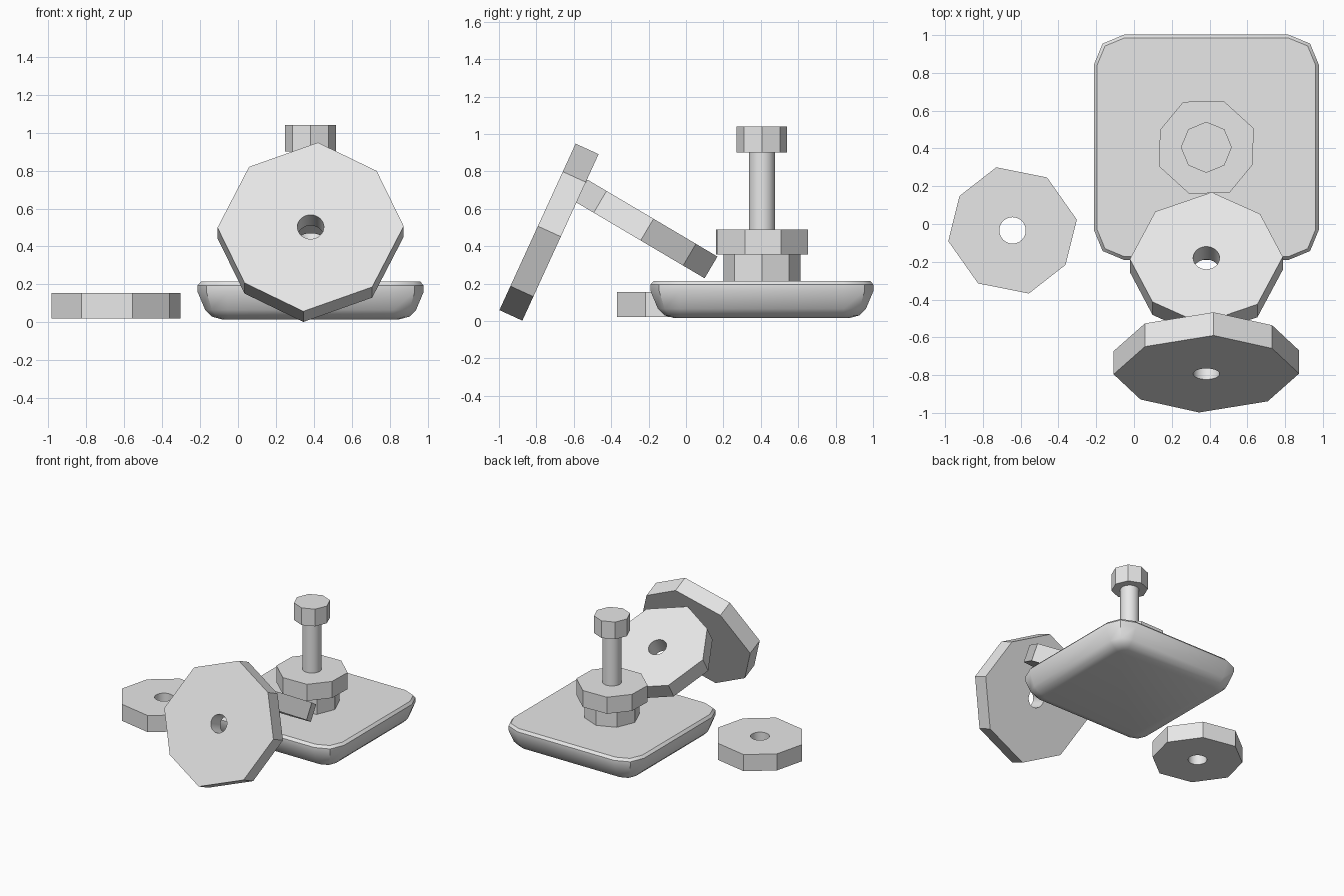
import bpy, bmesh
from math import radians, cos, sin, pi

default_cube = bpy.data.objects.get("Cube")
if default_cube:
    bpy.data.objects.remove(default_cube, do_unlink=True)

grey = bpy.data.materials.new("light_grey")
grey.use_nodes = True
grey.diffuse_color = (0.8, 0.8, 0.8, 1)
grey.node_tree.nodes["Principled BSDF"].inputs["Base Color"].default_value = (0.8, 0.8, 0.8, 1)

POST_X, POST_Y = 0.383, 0.406
THICK = 0.135


def finish(name, bm, location, tilt=0):
    bmesh.ops.recalc_face_normals(bm, faces=bm.faces)
    mesh = bpy.data.meshes.new(name)
    bm.to_mesh(mesh)
    bm.free()
    mesh.materials.append(grey)
    for poly in mesh.polygons:
        poly.use_smooth = True
    mesh.set_sharp_from_angle(angle=radians(35))
    obj = bpy.data.objects.new(name, mesh)
    obj.location = location
    obj.rotation_euler.x = radians(tilt)
    bpy.context.collection.objects.link(obj)
    return obj


def add_loop(bm, points, z):
    verts = [bm.verts.new((x, y, z)) for x, y in points]
    edges = [bm.edges.new((v, verts[i - 1])) for i, v in enumerate(verts)]
    return verts, edges


def circle(radius, count, start=0):
    return [(radius * cos(start + 2 * pi * i / count),
             radius * sin(start + 2 * pi * i / count)) for i in range(count)]


def octagon(radius, axis):
    # slightly uneven eight-sided outline
    points = []
    for half in (0, 180):
        for angle, scale in ((0, 0.97), (47.5, 1), (90, 0.97), (132.5, 1)):
            a = radians(axis + half + angle)
            points.append((radius * scale * cos(a), radius * scale * sin(a)))
    return points


def prism(name, outline, height, location, tilt=0, hole=0):
    bm = bmesh.new()
    verts, edges = add_loop(bm, outline, -height / 2)
    if hole:
        edges += add_loop(bm, circle(hole, 32), -height / 2)[1]
        bmesh.ops.triangle_fill(bm, edges=edges, use_beauty=True)
    else:
        bm.faces.new(verts)
    grown = bmesh.ops.extrude_face_region(bm, geom=bm.faces[:], use_keep_orig=True)
    top = [g for g in grown["geom"] if isinstance(g, bmesh.types.BMVert)]
    bmesh.ops.translate(bm, verts=top, vec=(0, 0, height))
    return finish(name, bm, location, tilt)


def rounded_square(half, radius):
    points = []
    for quarter in range(4):
        sx = 1 if quarter in (0, 3) else -1
        sy = 1 if quarter < 2 else -1
        for step in range(3):
            a = (quarter + step / 2) * pi / 2
            points.append((sx * (half - radius) + radius * cos(a),
                           sy * (half - radius) + radius * sin(a)))
    return points


# Cushion-shaped base: stacked rounded squares
bm = bmesh.new()
profile = [(0.13, 0.015), (0.075, 0.03), (0.04, 0.065),
           (0, 0.16), (0, 0.195), (0.018, 0.215)]
rings = [add_loop(bm, rounded_square(0.596 - inset, max(0.16 - inset, 0.05)), z)[0]
         for inset, z in profile]
for low, high in zip(rings, rings[1:]):
    for i in range(len(low)):
        bm.faces.new((low[i - 1], low[i], high[i], high[i - 1]))
bm.faces.new(rings[0][::-1])
bm.faces.new(rings[-1])
finish("base", bm, (POST_X, POST_Y, 0))

# Post with its end knob
prism("post", circle(0.07, 32), 0.7, (POST_X, POST_Y, 0.555))
prism("knob", circle(0.135, 8), 0.14, (POST_X, POST_Y, 0.97))

# Weights stacked on the post
prism("lower_weight", circle(0.206, 8), 0.14, (POST_X, POST_Y, 0.285))
prism("upper_weight", octagon(0.27, 69.5), THICK, (POST_X, POST_Y, 0.4225))

# Loose weights: one flat beside the base, two leaning at the front
prism("side_weight", octagon(0.345, 57), THICK, (-0.643, -0.034, 0.0875), hole=0.07)
prism("front_weight", octagon(0.491, 133), THICK, (POST_X, -0.7325, 0.475), 65.4, hole=0.07)
prism("leaning_weight", octagon(0.405, 133.5), THICK, (POST_X, -0.214, 0.492), -30.6, hole=0.07)
